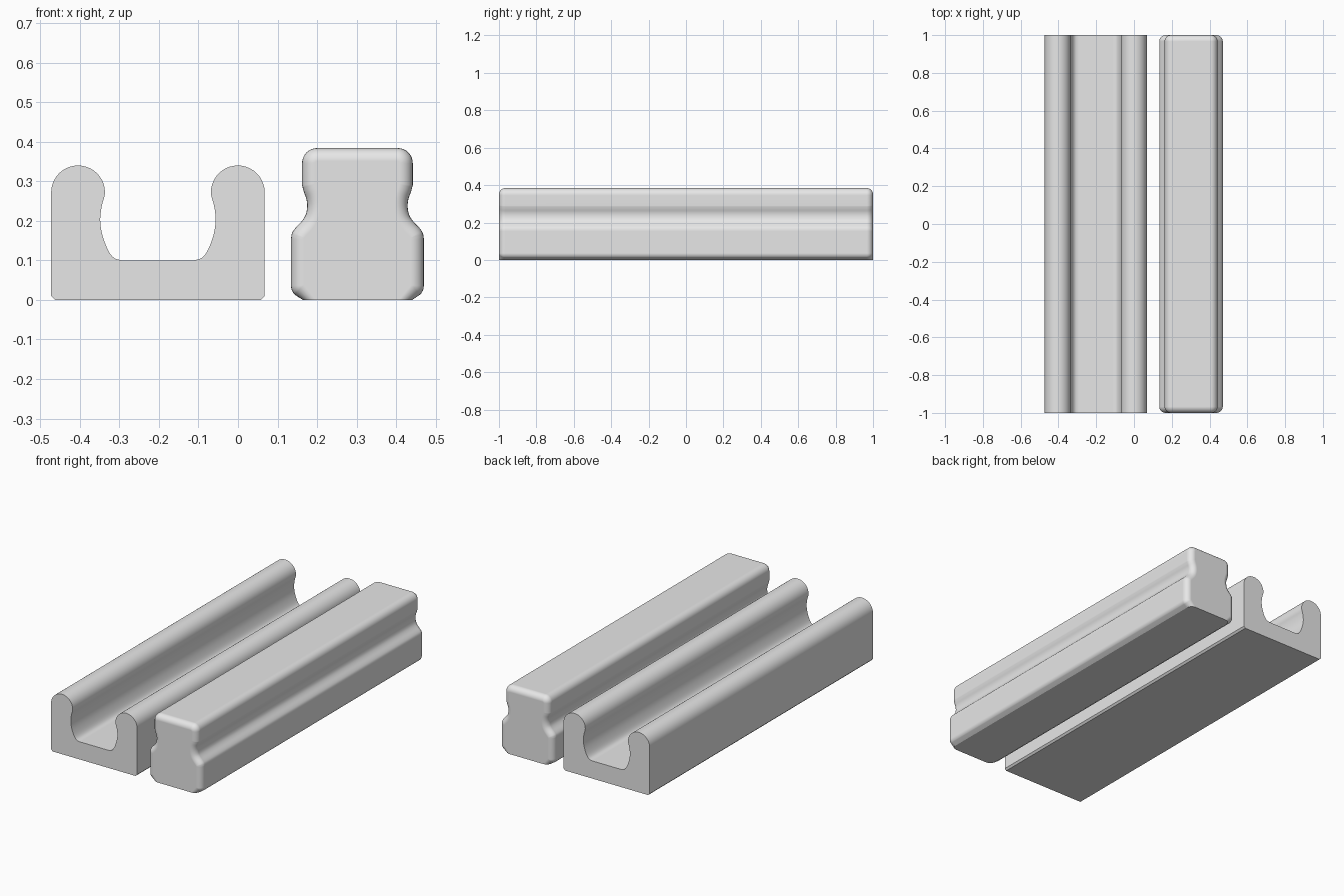
import bpy, bmesh
from math import pi, sin, cos
from mathutils import Vector

cube = bpy.data.objects.get("Cube")
if cube:
    bpy.data.objects.remove(cube, do_unlink=True)

grey = bpy.data.materials.new("light grey")
grey.use_nodes = True
grey.diffuse_color = (0.8, 0.8, 0.8, 1)
grey.node_tree.nodes["Principled BSDF"].inputs["Base Color"].default_value = (0.8, 0.8, 0.8, 1)


def arc(cx, cz, r, start, end, steps):
    angles = [start + (end - start) * i / steps for i in range(steps + 1)]
    return [Vector((cx + r * cos(a), cz + r * sin(a))) for a in angles]


def smooth_curve(points, steps=3):
    """Catmull-Rom curve through the points."""
    p = [Vector(q) for q in points]
    p = [p[0] * 2 - p[1]] + p + [p[-1] * 2 - p[-2]]
    out = []
    for a, b, c, d in zip(p, p[1:], p[2:], p[3:]):
        for i in range(steps):
            t = i / steps
            out.append(0.5 * (2 * b + (c - a) * t + (2 * a - 5 * b + 4 * c - d) * t ** 2
                              + (3 * b - a - 3 * c + d) * t ** 3))
    return out + [p[-2]]


def mirrored(half):
    return half + [Vector((-p.x, p.y)) for p in reversed(half)]


def inset(profile, amount):
    """Shrink the profile along its normals, keeping the underside on the ground."""
    out = []
    n = len(profile)
    for i, p in enumerate(profile):
        before = (p - profile[i - 1]).normalized()
        after = (profile[(i + 1) % n] - p).normalized()
        t = (before + after).normalized()
        normal = Vector((t.y, -t.x))
        if p.y < 0.0001:
            normal = Vector((1 if p.x > 0 else -1, 0))
        out.append(p - normal * amount)
    return out


def loft(name, sections, x):
    """Join (y, profile) sections into a closed bar centred on x."""
    bm = bmesh.new()
    rings = [[bm.verts.new((x + p.x, y, p.y)) for p in prof] for y, prof in sections]
    for a, b in zip(rings, rings[1:]):
        for i in range(len(a)):
            bm.faces.new((a[i - 1], a[i], b[i], b[i - 1]))
    bm.faces.new(rings[0])
    bm.faces.new(rings[-1])
    bmesh.ops.recalc_face_normals(bm, faces=bm.faces)
    mesh = bpy.data.meshes.new(name)
    bm.to_mesh(mesh)
    bm.free()
    mesh.materials.append(grey)
    obj = bpy.data.objects.new(name, mesh)
    bpy.context.collection.objects.link(obj)
    bpy.ops.object.select_all(action='DESELECT')
    obj.select_set(True)
    bpy.context.view_layer.objects.active = obj
    bpy.ops.object.shade_smooth_by_angle(angle=0.55)
    weighted = obj.modifiers.new("even shading", 'WEIGHTED_NORMAL')
    weighted.keep_sharp = True
    return obj


# Channel: base with two round-topped arms and a curved groove
outer = [Vector((0.26, 0)), Vector((0.27, 0.01))]
arm_top = arc(0.202, 0.272, 0.068, 0, pi, 20)
groove = smooth_curve([(0.135, 0.262), (0.142, 0.238), (0.146, 0.205), (0.143, 0.175),
                       (0.135, 0.147), (0.123, 0.12), (0.109, 0.105), (0.09, 0.1)])
channel = mirrored(outer + arm_top + groove)
loft("channel_rail", [(-1, channel), (1, channel)], -0.2025)

# Slider: necked bar with rounded top and ends
foot = arc(0.136, 0.036, 0.032, -pi / 4, 0, 4)
neck = smooth_curve([(0.168, 0.155), (0.165, 0.17), (0.156, 0.183), (0.141, 0.199),
                     (0.131, 0.215), (0.127, 0.236), (0.129, 0.255), (0.135, 0.272),
                     (0.14, 0.29)])
crown = arc(0.102, 0.346, 0.038, 0, pi / 2, 8)
slider = mirrored([Vector((0.138, 0))] + foot + neck + crown)

radius = 0.033
steps = 6
front_end = []
for i in range(steps + 1):
    a = pi / 2 * i / steps
    front_end.append((-1 + radius * (1 - cos(a)), inset(slider, radius * (1 - sin(a)))))
back_end = [(-y, prof) for y, prof in reversed(front_end)]
loft("slider_bar", front_end + back_end, 0.302)
